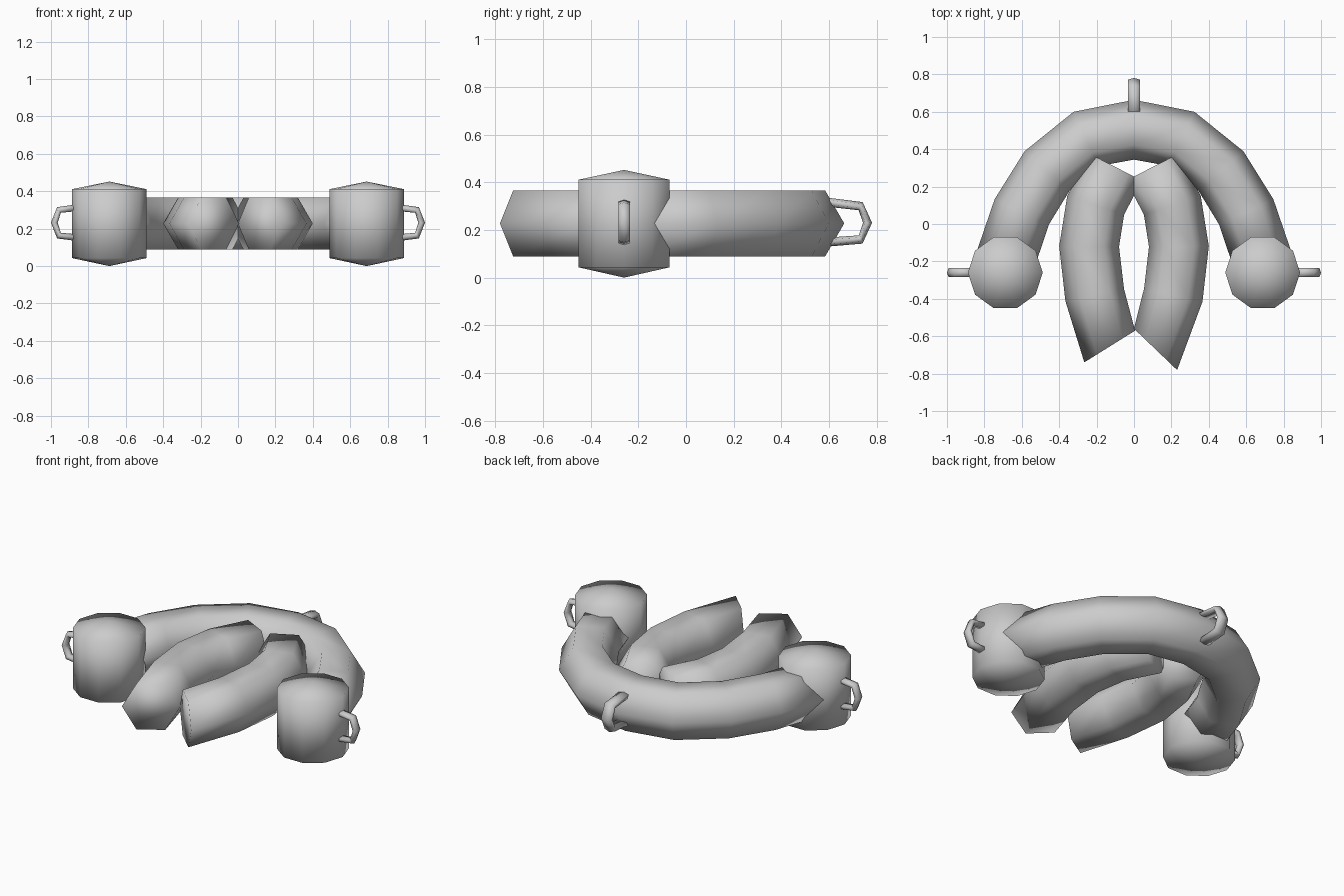
import bpy, math
from mathutils import Vector

if "Cube" in bpy.data.objects:
    bpy.data.objects.remove(bpy.data.objects["Cube"])

Z = 0.2275  # height of the mid plane


def mesh_object(name, verts, faces):
    me = bpy.data.meshes.new(name)
    me.from_pydata([tuple(v) for v in verts], [], faces)
    me.validate()
    ob = bpy.data.objects.new(name, me)
    bpy.context.collection.objects.link(ob)
    for p in me.polygons:
        p.use_smooth = True
    return ob


def tube(name, pts, up, a, b, sides=6, end=None):
    """Sweep an a-by-b polygon along a flat path; 'up' is the path plane's normal."""
    pts = [Vector(p) for p in pts]
    up = Vector(up)
    n = len(pts)
    verts, faces = [], []
    for i, p in enumerate(pts):
        t = pts[min(i + 1, n - 1)] - pts[max(i - 1, 0)]
        if end and i == n - 1:
            t = Vector(end)
        side = t.cross(up).normalized()
        for k in range(sides):
            ang = 2 * math.pi * k / sides
            verts.append(p + side * a * math.cos(ang) + up * b * math.sin(ang))
    for i in range(n - 1):
        for k in range(sides):
            k2 = (k + 1) % sides
            faces.append((i * sides + k, i * sides + k2,
                          (i + 1) * sides + k2, (i + 1) * sides + k))
    faces.append(tuple(reversed(range(sides))))
    faces.append(tuple((n - 1) * sides + k for k in range(sides)))
    return mesh_object(name, verts, faces)


def drum(name, x, y, r, rings, sides=10):
    """Upright drum with shallow cone caps: rings = bottom tip, bottom, top, top tip."""
    verts = [(x, y, rings[0])]
    for z in rings[1:3]:
        verts += [(x + r * math.cos(2 * math.pi * k / sides),
                   y + r * math.sin(2 * math.pi * k / sides), z) for k in range(sides)]
    verts.append((x, y, rings[3]))
    top, faces = len(verts) - 1, []
    for k in range(sides):
        lo, lo2 = 1 + k, 1 + (k + 1) % sides
        faces += [(0, lo2, lo), (lo, lo2, lo2 + sides, lo + sides),
                  (lo + sides, lo2 + sides, top)]
    return mesh_object(name, verts, faces)


# Curved main collar
half = [(0.255, 0.455), (0.465, 0.283), (0.6, 0.065), (0.69, -0.2)]
path = [(-x, y) for x, y in reversed(half)] + [(0, 0.504)] + half
tube("collar", [(x, y, Z) for x, y in path], (0, 0, 1), 0.16, 0.16)

# Two hanging straps in the middle, each with a slanted front end
strap = [(0.10, 0.305), (0.205, 0.10), (0.24, -0.12), (0.21, -0.38)]
for name, s, tip, end in (("left_strap", -1, (-0.13, -0.655), (0.53, -0.85, 0)),
                          ("right_strap", 1, (0.115, -0.67), (-0.69, -0.72, 0))):
    pts = [(s * x, y, Z) for x, y in strap] + [(*tip, Z)]
    tube(name, pts, (0, 0, 1), 0.16, 0.16, end=end)

# Drums and their side loops
loop = [(0.86, 0.312), (0.957, 0.300), (0.982, 0.232), (0.957, 0.163), (0.86, 0.152)]
for name, s in (("left", -1), ("right", 1)):
    drum(name + "_drum", s * 0.688, -0.26, 0.2, (0.0, 0.043, 0.411, 0.452))
    tube(name + "_loop", [(s * x, -0.26, z) for x, z in loop], (0, 1, 0), 0.018, 0.028)

# Loop at the back of the collar
back = [(0.58, 0.318), (0.733, 0.300), (0.762, 0.23), (0.733, 0.160), (0.58, 0.148)]
tube("back_loop", [(0, y, z) for y, z in back], (1, 0, 0), 0.019, 0.038)

# Consistent outward faces
import bmesh
for ob in bpy.data.objects:
    bm = bmesh.new()
    bm.from_mesh(ob.data)
    bmesh.ops.recalc_face_normals(bm, faces=bm.faces)
    bm.to_mesh(ob.data)
    bm.free()
